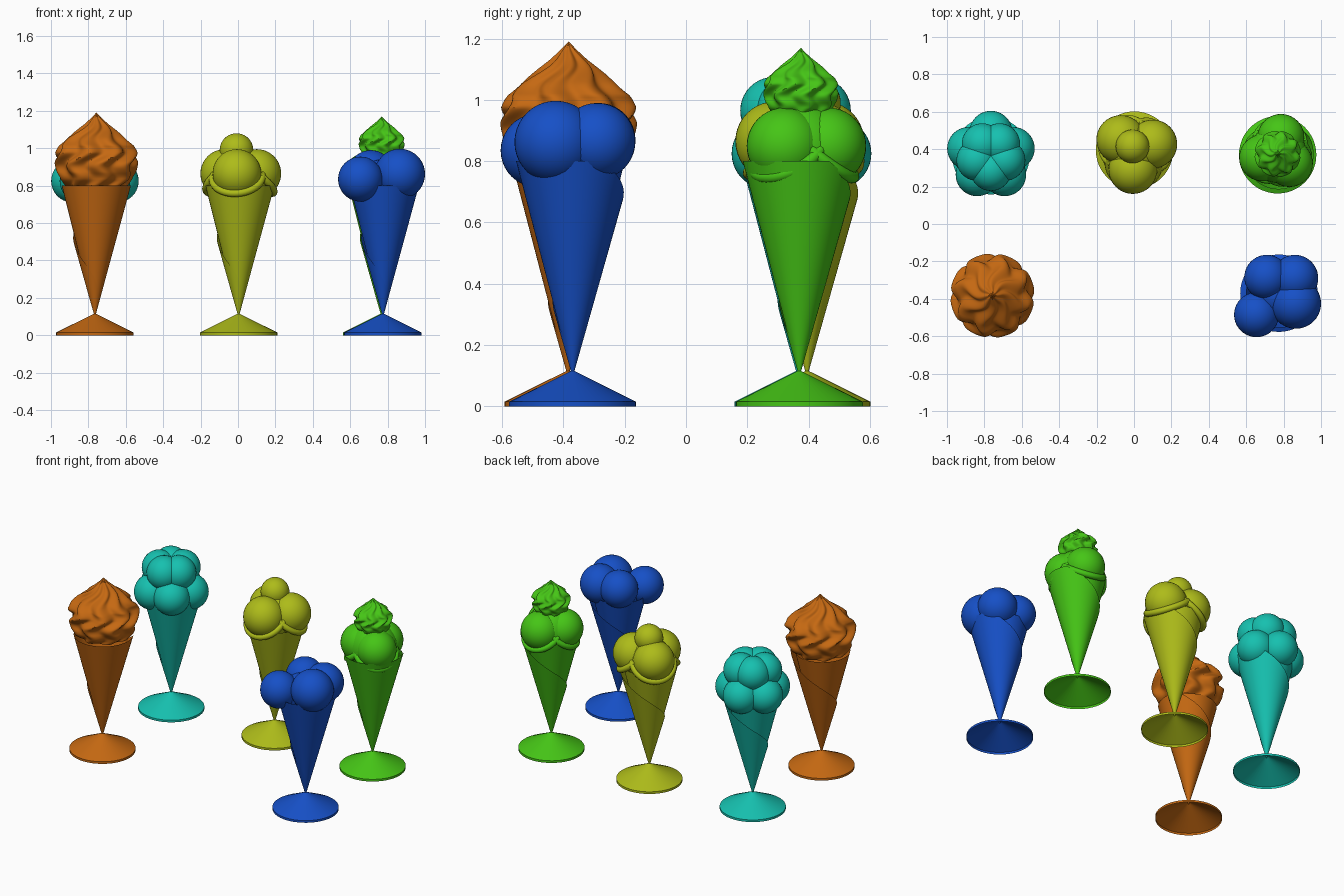
import bpy, bmesh
from math import sin, cos, pi, radians
from mathutils import Vector

if "Cube" in bpy.data.objects:
    bpy.data.objects.remove(bpy.data.objects["Cube"])


def material(name, rgb):
    m = bpy.data.materials.new(name)
    m.diffuse_color = (*rgb, 1)
    m.use_nodes = True
    m.node_tree.nodes["Principled BSDF"].inputs["Base Color"].default_value = m.diffuse_color
    return m


def grid_object(name, rows, mat, closed, loc=(0, 0, 0)):
    # skin a stack of point rows into a smooth surface
    bm = bmesh.new()
    vs = [[bm.verts.new(p) for p in row] for row in rows]
    n = len(rows[0])
    for a, b in zip(vs, vs[1:]):
        for i in range(n if closed else n - 1):
            j = (i + 1) % n
            bm.faces.new((a[i], a[j], b[j], b[i]))
    me = bpy.data.meshes.new(name)
    bm.to_mesh(me)
    bm.free()
    ob = bpy.data.objects.new(name, me)
    bpy.context.collection.objects.link(ob)
    ob.location = loc
    finish(ob, name, mat)
    return ob


def finish(ob, name, mat):
    ob.name = name
    ob.data.materials.append(mat)
    bpy.ops.object.select_all(action='DESELECT')
    ob.select_set(True)
    bpy.context.view_layer.objects.active = ob
    bpy.ops.object.shade_smooth_by_angle(angle=radians(35))


def ball(name, c, r, mat):
    bpy.ops.mesh.primitive_uv_sphere_add(segments=40, ring_count=20, radius=r, location=c)
    finish(bpy.context.object, name, mat)


def stand(name, x, y, mat):
    # hollow flared foot with a short upright rim
    prof = [(0.207, 0), (0.207, 0.015), (0.006, 0.115)]
    rows = [[(r * cos(2 * pi * i / 48), r * sin(2 * pi * i / 48), z) for i in range(48)]
            for r, z in prof]
    grid_object(name + "_foot", rows, mat, True, (x, y, 0))


def wafer(name, x, y, mat):
    # rolled sheet: spiral cone whose outer flap winds down to the tip
    z0, z1 = 0.105, 0.80
    angles = range(30, 721, 6)
    rows = []
    for k in range(13):
        row = []
        for a in angles:
            top = z1 if a <= 390 else z1 - (z1 - z0 - 0.01) * (a - 390) / 330
            h = (top - z0) * k / 12
            slope = 0.236 + 0.047 * min(1, (a - 60) / 390)
            r = 0.003 + h * slope
            row.append((r * cos(radians(a)), r * sin(radians(a)), z0 + h))
        rows.append(row)
    grid_object(name + "_rolled_cone", rows, mat, False, (x, y, 0))


def swirl(name, x, y, z, s, mat):
    # piped cream with eight wavy ridges
    prof = [(0, .155), (.08, .18), (.18, .197), (.32, .207), (.45, .205), (.55, .187),
            (.65, .148), (.75, .10), (.85, .055), (.93, .024), (1, .001)]
    rows = []
    for k in range(61):
        t = k / 60
        for (a, ra), (b, rb) in zip(prof, prof[1:]):
            if t <= b + 1e-9:
                r = ra + (rb - ra) * (t - a) / (b - a)
                break
        twist = 0.17 * sin(2 * pi * t * 2.7) + 0.9 * t
        amp = 0.075 + 0.05 * t
        row = []
        for i in range(128):
            th = 2 * pi * i / 128
            q = r * s * (1 + amp * cos(8 * (th - twist)))
            row.append((q * cos(th), q * sin(th), 0.39 * s * t))
        rows.append(row)
    grid_object(name + "_swirl", rows, mat, True, (x, y, z))


def ring_scoops(name, x, y, z, dist, r, angles, mat, skirt=False):
    # scoops around the axis, optionally each with a tilted soft rim
    for i, a in enumerate(angles):
        d = Vector((cos(radians(a)), sin(radians(a)), 0))
        c = Vector((x, y, z)) + d * dist
        ball(f"{name}_scoop_{i + 1}", c, r, mat)
        if skirt:
            axis = d * 0.62 + Vector((0, 0, 0.78))
            bpy.ops.mesh.primitive_torus_add(
                location=c - axis * 0.03, rotation=axis.to_track_quat('Z', 'Y').to_euler(),
                major_radius=r * 1.02, minor_radius=0.02, major_segments=48, minor_segments=12)
            finish(bpy.context.object, f"{name}_scoop_rim_{i + 1}", mat)


orange = material("orange", (0.56, 0.14, 0.006))
teal = material("teal", (0.008, 0.53, 0.43))
yellow = material("yellow", (0.42, 0.50, 0.01))
green = material("green", (0.06, 0.56, 0.008))
blue = material("blue", (0.008, 0.08, 0.57))

cones = [("orange", -0.765, -0.385, orange), ("teal", -0.765, 0.365, teal),
         ("yellow", 0.003, 0.395, yellow), ("green", 0.768, 0.37, green),
         ("blue", 0.775, -0.37, blue)]
for name, x, y, mat in cones:
    stand(name, x, y, mat)
    wafer(name, x, y, mat)

# orange: one large swirl
swirl("orange", -0.757, -0.383, 0.80, 1.0, orange)

# teal: two staggered rings of small scoops
ring_scoops("teal_lower", -0.765, 0.365, 0.825, 0.125, 0.115, range(18, 360, 72), teal)
ring_scoops("teal_upper", -0.765, 0.365, 0.965, 0.078, 0.11, range(54, 414, 72), teal)

# yellow: three rimmed scoops with a small one on top
ring_scoops("yellow", 0.008, 0.39, 0.865, 0.10, 0.13, (262, 22, 142), yellow, True)
ball("yellow_core", (0.003, 0.395, 0.84), 0.15, yellow)
ball("yellow_top_scoop", (-0.008, 0.415, 0.99), 0.09, yellow)

# green: three rimmed scoops with a small swirl
ring_scoops("green", 0.768, 0.38, 0.85, 0.085, 0.125, (-42, 78, 198), green, True)
ball("green_core", (0.768, 0.375, 0.84), 0.155, green)
swirl("green", 0.768, 0.375, 0.955, 0.55, green)

# blue: four large uneven scoops
for i, (x, y, z, r) in enumerate([(0.655, -0.485, 0.835, 0.12), (0.865, -0.425, 0.862, 0.135),
                                  (0.86, -0.29, 0.865, 0.125), (0.71, -0.285, 0.87, 0.12)]):
    ball(f"blue_scoop_{i + 1}", (x, y, z), r, blue)
ball("blue_core", (0.77, -0.375, 0.81), 0.13, blue)
